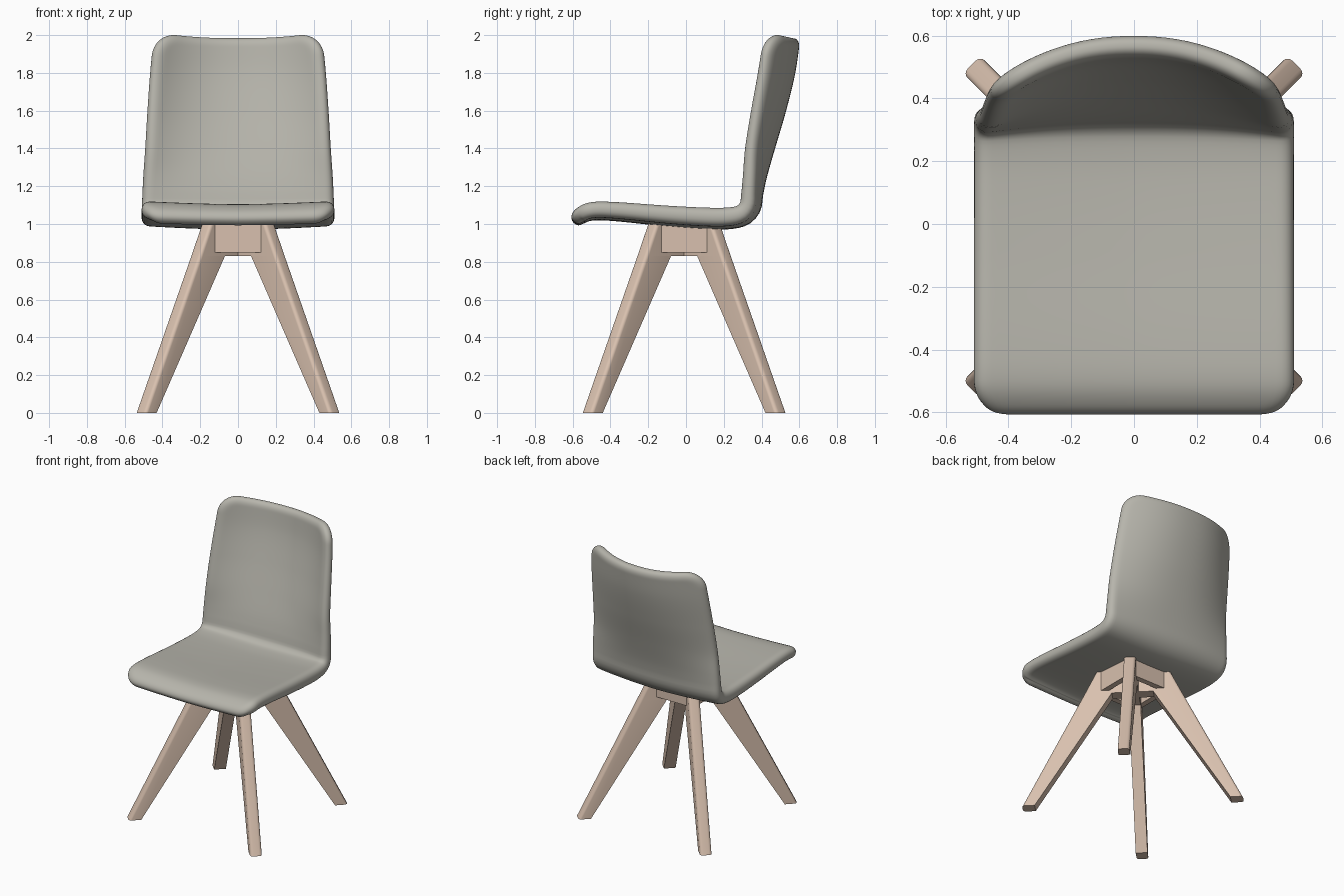
import bpy, bmesh, math
from mathutils import Vector

if "Cube" in bpy.data.objects:
    bpy.data.objects.remove(bpy.data.objects["Cube"])


def material(name, rgb):
    m = bpy.data.materials.new(name)
    m.diffuse_color = (*rgb, 1)
    m.use_nodes = True
    m.node_tree.nodes["Principled BSDF"].inputs["Base Color"].default_value = m.diffuse_color
    return m


GREY = material("grey upholstery", (0.47, 0.46, 0.41))
WOOD = material("pale wood", (0.69, 0.53, 0.425))


def finish(name, bm, mat, angle):
    bmesh.ops.remove_doubles(bm, verts=bm.verts, dist=1e-5)
    bmesh.ops.recalc_face_normals(bm, faces=bm.faces)
    me = bpy.data.meshes.new(name)
    bm.to_mesh(me)
    bm.free()
    me.materials.append(mat)
    ob = bpy.data.objects.new(name, me)
    bpy.context.collection.objects.link(ob)
    bpy.ops.object.select_all(action='DESELECT')
    ob.select_set(True)
    bpy.context.view_layer.objects.active = ob
    bpy.ops.object.shade_smooth_by_angle(angle=math.radians(angle))
    return ob


# --- Seat shell: centre line from front lip to top of back ---
# y, z, edge shift in y, edge shift in z, half width, half thickness
ROWS = [
    (-0.587, 1.000, 0.000, 0.012, 0.508, 0.040),
    (-0.562, 1.035, 0.000, 0.014, 0.509, 0.040),
    (-0.505, 1.059, 0.000, 0.016, 0.510, 0.042),
    (-0.400, 1.060, 0.000, 0.017, 0.510, 0.043),
    (-0.100, 1.034, 0.000, 0.019, 0.510, 0.047),
    (0.100, 1.021, 0.000, 0.020, 0.510, 0.049),
    (0.220, 1.021, -0.005, 0.020, 0.510, 0.049),
    (0.305, 1.037, -0.018, 0.020, 0.510, 0.047),
    (0.353, 1.085, -0.033, 0.013, 0.508, 0.044),
    (0.368, 1.160, -0.042, 0.005, 0.505, 0.041),
    (0.389, 1.250, -0.060, 0.000, 0.500, 0.039),
    (0.433, 1.400, -0.100, 0.000, 0.488, 0.037),
    (0.493, 1.600, -0.133, 0.000, 0.475, 0.036),
    (0.543, 1.800, -0.148, 0.012, 0.459, 0.035),
    (0.570, 1.983, -0.145, 0.033, 0.438, 0.035),
]
S = [0.0]
for a, b in zip(ROWS, ROWS[1:]):
    S.append(S[-1] + math.hypot(b[0] - a[0], b[1] - a[1]))
L = S[-1]
CORNER, ROUND = 0.11, 0.05


def slope(i, k):
    lo, hi = max(i - 1, 0), min(i + 1, len(S) - 1)
    return (ROWS[hi][k] - ROWS[lo][k]) / (S[hi] - S[lo])


def row(s):
    """Smooth interpolation of ROWS at distance s along the profile."""
    s = min(max(s, 0), L)
    i = max(j for j in range(len(S) - 1) if S[j] <= s)
    h = S[i + 1] - S[i]
    u = (s - S[i]) / h
    return [(2*u**3 - 3*u*u + 1) * ROWS[i][k] + (u**3 - 2*u*u + u) * h * slope(i, k)
            + (3*u*u - 2*u**3) * ROWS[i + 1][k] + (u**3 - u*u) * h * slope(i + 1, k)
            for k in range(6)]


def mid(s, x):
    y, z, dy, dz, w, _ = row(s)
    t = abs(x / w)
    return Vector((x, y + dy * t**2.2, z + dz * t**(1.6 if z < 1.2 else 2.4)))


NS, NT = 120, 40
bm = bmesh.new()
grids = {1: [], -1: []}
for i in range(NS + 1):
    s = L * (1 - math.cos(math.pi * i / NS)) / 2
    e = min(s, L - s)
    w, thick = row(s)[4:]
    inset = CORNER - math.sqrt(CORNER**2 - (CORNER - e)**2) if e < CORNER else 0
    line = {1: [], -1: []}
    for j in range(NT + 1):
        x = -(w - inset) * math.cos(math.pi * j / NT)
        d = w - abs(x)
        if d < CORNER and e < CORNER:
            d = CORNER - math.hypot(CORNER - d, CORNER - e)
        else:
            d = min(d, e)
        d = min(max(d / ROUND, 0), 1)
        h = thick * max(0, 1 - (1 - d)**2.3)**(1 / 2.3)
        if i in (0, NS) or j in (0, NT):
            h = 0
        n = (mid(s, x + 0.002) - mid(s, x - 0.002)).cross(
            mid(s + 0.002, x) - mid(s - 0.002, x)).normalized()
        for side in (1, -1):
            line[side].append(bm.verts.new(mid(s, x) + n * h * side))
    for side in (1, -1):
        grids[side].append(line[side])
for g in grids.values():
    for i in range(NS):
        for j in range(NT):
            bm.faces.new((g[i][j], g[i][j + 1], g[i + 1][j + 1], g[i + 1][j]))
finish("seat_shell", bm, GREY, 80)

# --- Four diagonal plank legs, rounded on the outer edge, meeting at the centre ---
BASE_Y = -0.01
HALF, BEV = 0.039, 0.020
SECTIONS = [(0, 0.648, 0.731), (0.83, 0.137, 0.322), (0.83, 0, 0.322), (1.0, 0, 0.24)]


def leg(name, angle):
    bm = bmesh.new()
    rad = Vector((math.cos(angle), math.sin(angle), 0))
    tan = Vector((-rad.y, rad.x, 0))
    rings = []
    for z, r_in, r_out in SECTIONS:
        arc = [(r_out - BEV + BEV * math.sin(a), HALF - BEV + BEV * math.cos(a))
               for a in (k * math.pi / 8 for k in range(5))]
        pts = [(r_in, HALF)] + arc + [(r, -t) for r, t in reversed(arc)] + [(r_in, -HALF)]
        rings.append([bm.verts.new(rad * r + tan * t + Vector((0, BASE_Y, z)))
                      for r, t in pts])
    n = len(rings[0])
    for k, (a, b) in enumerate(zip(rings, rings[1:])):
        for j in range(n):
            if k == 1 and j != n - 1:   # the step only needs its flat underside
                continue
            m = (j + 1) % n
            bm.faces.new((a[j], a[m], b[m], b[j]))
    bm.faces.new(rings[0])
    bm.faces.new(rings[-1])
    finish(name, bm, WOOD, 35)


for name, deg in (("back_right_leg", 45), ("back_left_leg", 135),
                  ("front_left_leg", 225), ("front_right_leg", 315)):
    leg(name, math.radians(deg))

# --- Square apron of four boards between the legs ---
for k, name in enumerate(("front", "right", "back", "left")):
    bm = bmesh.new()
    bmesh.ops.create_cube(bm, size=1)
    a = k * math.pi / 2
    for v in bm.verts:
        x, y, z = v.co.x * 0.25, v.co.y * 0.04 - 0.156, v.co.z * 0.15 + 0.925
        v.co = (x * math.cos(a) - y * math.sin(a),
                x * math.sin(a) + y * math.cos(a) + BASE_Y, z)
    finish(name + "_apron", bm, WOOD, 30)
